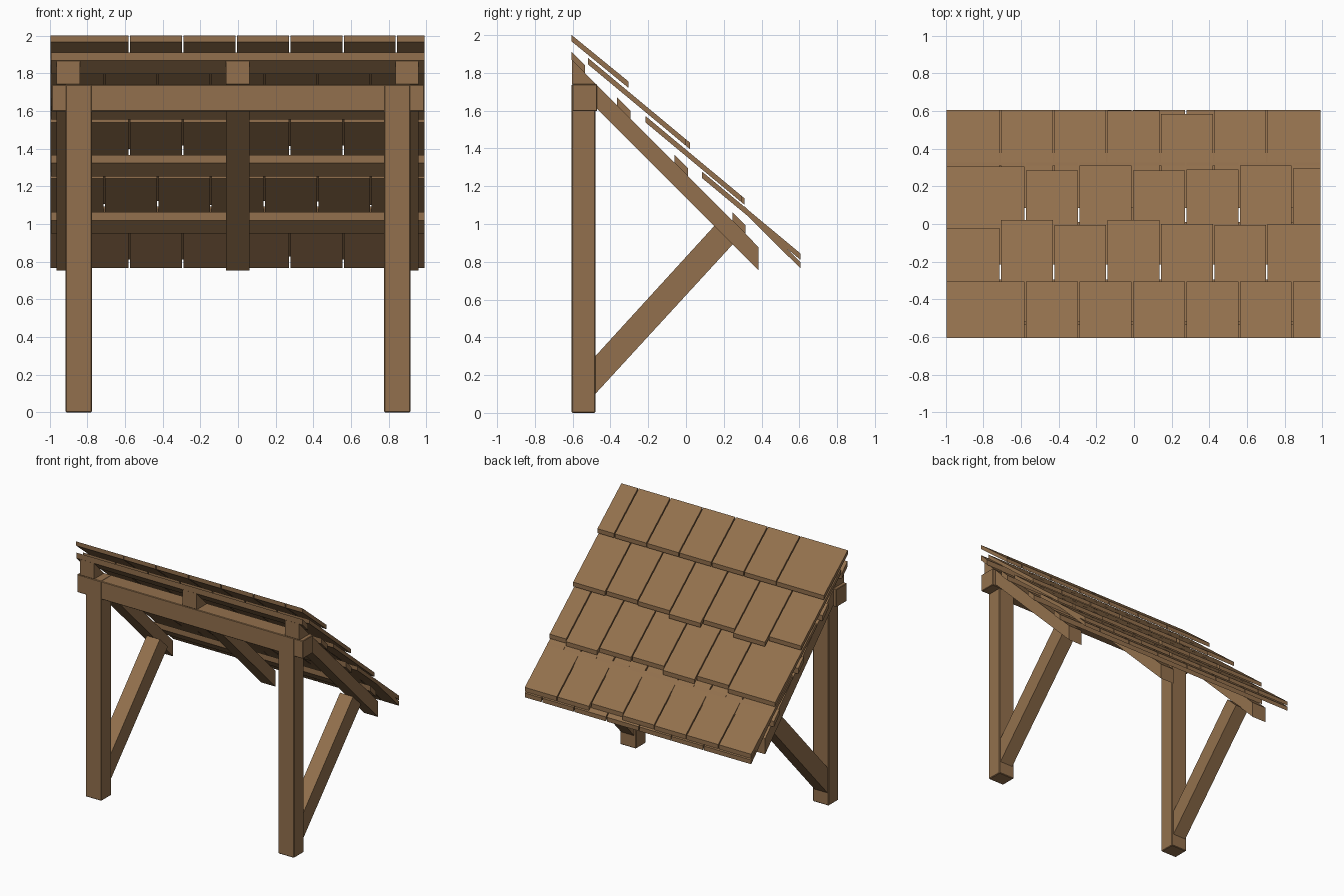
import bpy

if "Cube" in bpy.data.objects:
    bpy.data.objects.remove(bpy.data.objects["Cube"])

wood = bpy.data.materials.new("warm brown wood")
wood.diffuse_color = (0.29, 0.163, 0.074, 1)
wood.use_nodes = True
wood.node_tree.nodes["Principled BSDF"].inputs["Base Color"].default_value = wood.diffuse_color


def prism(name, profile, x0, x1, bevel=0.0):
    """Extrude a (y, z) outline from x0 to x1."""
    n = len(profile)
    verts = [(x, y, z) for x in (x0, x1) for y, z in profile]
    faces = [tuple(range(n))[::-1], tuple(range(n, 2 * n))]
    faces += [(i, (i + 1) % n, (i + 1) % n + n, i + n) for i in range(n)]
    # outlines run clockwise in (y, z): flip so that normals point outward
    area = sum(profile[i][0] * profile[(i + 1) % n][1] - profile[(i + 1) % n][0] * profile[i][1]
               for i in range(n))
    if area < 0:
        faces = [f[::-1] for f in faces]
    mesh = bpy.data.meshes.new(name)
    mesh.from_pydata(verts, [], faces)
    mesh.materials.append(wood)
    obj = bpy.data.objects.new(name, mesh)
    bpy.context.collection.objects.link(obj)
    if bevel:
        mod = obj.modifiers.new("edge bevel", 'BEVEL')
        mod.width = bevel
        mod.segments = 1
    return obj


def rect(y0, y1, z0, z1):
    return [(y0, z0), (y1, z0), (y1, z1), (y0, z1)]


def slope(y0, z0, y1, z1, t):
    """Sloping board outline with plumb-cut ends and vertical thickness t."""
    return [(y0, z0 - t), (y1, z1 - t), (y1, z1), (y0, z0)]


# Posts and diagonal braces, left and right
for side, s in (("left", -1), ("right", 1)):
    xa, xb = sorted((s * 0.775, s * 0.915))
    prism(side + "_post", rect(-0.605, -0.48, 0, 1.742), xa, xb, 0.005)
    xa, xb = sorted((s * 0.79, s * 0.905))
    prism(side + "_brace", [(-0.485, 0.095), (0.25, 0.895), (0.15, 0.99), (-0.485, 0.295)], xa, xb)

# Cross beam over the posts
prism("cross_beam", rect(-0.602, -0.47, 1.598, 1.74), -0.99, 0.99, 0.004)

# Rafters
for name, x in (("left", -0.902), ("middle", -0.002), ("right", 0.898)):
    prism(name + "_rafter", slope(-0.604, 1.868, 0.385, 0.877, 0.124), x - 0.062, x + 0.062)

# Battens across the rafters
for i, (y, z) in enumerate(((-0.605, 1.912), (-0.365, 1.67), (-0.06, 1.367), (0.245, 1.063))):
    prism(f"batten_{i + 1}", slope(y, z, y + 0.07, z - 0.07, 0.044), -0.992, 0.99)

# Shingle courses: start, slope end, plank joints and the ragged lower ends
JOINTS_A = [-0.995, -0.578, -0.294, -0.01, 0.275, 0.558, 0.841, 0.99]
JOINTS_B = [-0.995, -0.71, -0.426, -0.144, 0.139, 0.424, 0.706, 0.99]
courses = [
    ("ridge_course", (-0.605, 2.0), (-0.305, 1.755), JOINTS_A, [-0.305] * 7),
    ("upper_course", (-0.52, 1.88), (0.0, 1.448), JOINTS_B, [-0.02, 0.02, -0.005, 0.02, 0.0, -0.005, 0.0]),
    ("middle_course", (-0.215, 1.572), (0.305, 1.14), JOINTS_A, [0.305, 0.285, 0.31, 0.285, 0.29, 0.31, 0.295]),
    ("eave_course", (0.085, 1.277), (0.605, 0.845), JOINTS_B, [0.605, 0.605, 0.605, 0.602, 0.585, 0.605, 0.605]),
    ("under_course", (0.31, 1.093), (0.605, 0.8), JOINTS_A, [0.605] * 7),
]
for name, (y0, z0), (y1, z1), joints, ends in courses:
    k = (z1 - z0) / (y1 - y0)
    for i, end in enumerate(ends):
        gap_l = 0.004 if i else 0
        gap_r = 0.004 if i < len(ends) - 1 else 0
        prism(f"{name}_shingle_{i + 1}", slope(y0, z0, end, z0 + k * (end - y0), 0.034),
              joints[i] + gap_l, joints[i + 1] - gap_r)
